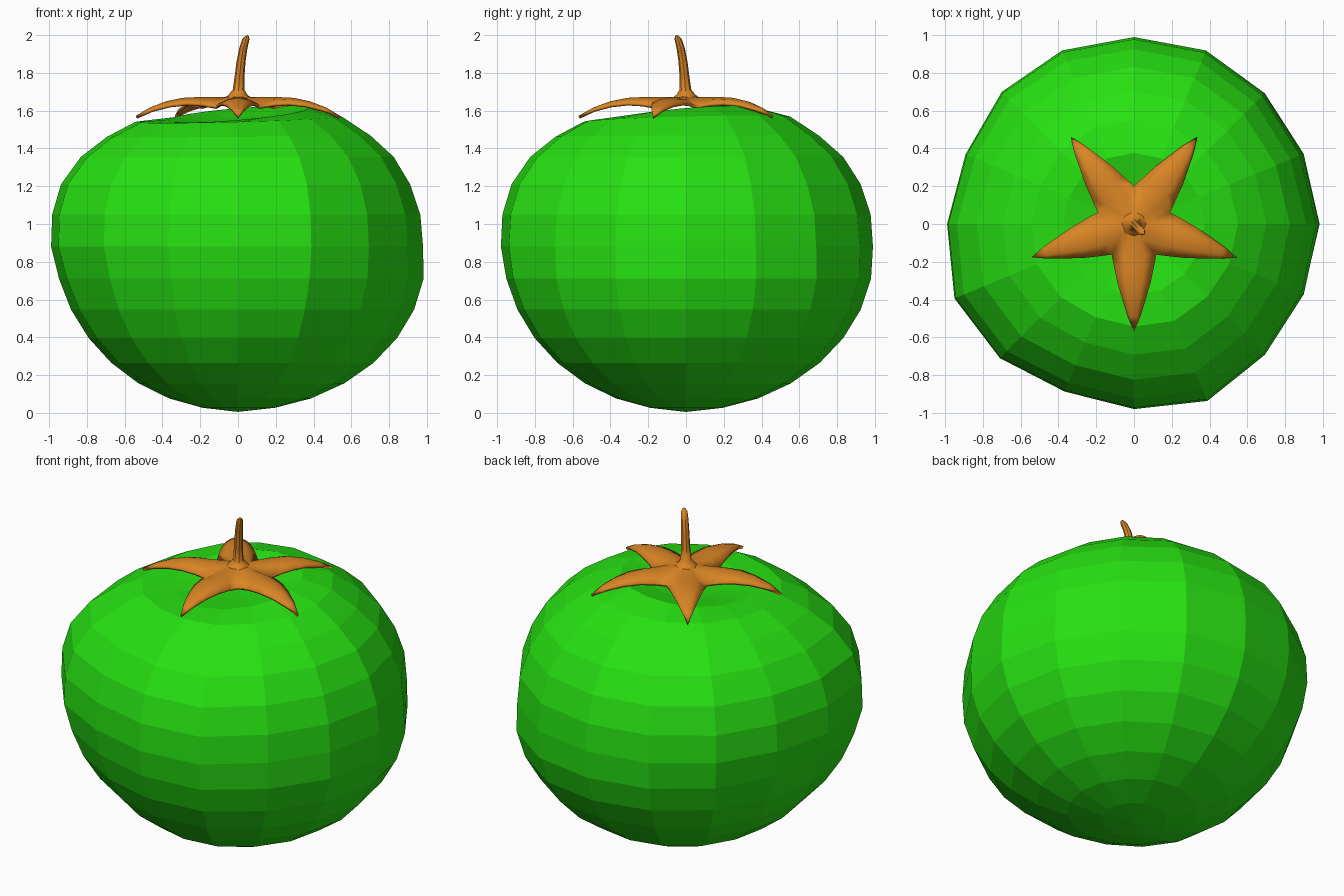
import bpy, bmesh
from math import sin, cos, pi, radians
from mathutils import Vector

if "Cube" in bpy.data.objects:
    bpy.data.objects.remove(bpy.data.objects["Cube"])


def material(name, colour):
    m = bpy.data.materials.new(name)
    m.use_nodes = True
    m.diffuse_color = (*colour, 1)
    m.node_tree.nodes["Principled BSDF"].inputs["Base Color"].default_value = (*colour, 1)
    return m


green = material("fruit green", (0.02, 0.75, 0.006))
orange = material("stalk orange", (0.70, 0.235, 0.018))


def finish(bm, name, mat):
    bmesh.ops.remove_doubles(bm, verts=bm.verts, dist=0.0005)
    bmesh.ops.recalc_face_normals(bm, faces=bm.faces)
    mesh = bpy.data.meshes.new(name)
    bm.to_mesh(mesh)
    bm.free()
    mesh.materials.append(mat)
    ob = bpy.data.objects.new(name, mesh)
    bpy.context.collection.objects.link(ob)
    return ob


def bridge(bm, a, b):
    n = len(a)
    for i in range(n):
        j = (i + 1) % n
        bm.faces.new((a[i], a[j], b[j], b[i]))


def fan(bm, ring, point):
    tip = bm.verts.new(point)
    for i in range(len(ring)):
        bm.faces.new((ring[i], ring[(i + 1) % len(ring)], tip))


# Fruit body: a squashed 16-sided sphere with uneven ribs and a tilted, dented top
SIDES = 16
ribs = [1, .985, .995, 1.015, 1.01, 1.015, 1.01, .985,
        1.01, 1.05, 1.025, .98, 1, 1.035, 1, .993]
profile = []  # radius, height, rib strength, lower bulge, top tilt
for k in range(1, 9):
    lat = radians(-90 + 11.25 * k)
    profile.append((.98 * cos(lat), .88 + .87 * sin(lat), k / 8,
                    .04 * sin(pi * k / 8) ** .5 if k < 8 else 0, 0))
profile += [(.97, 1.05, 1, -.005, 0), (.92, 1.21, 1, -.01, 0), (.825, 1.355, .9, 0, 0),
            (.695, 1.465, .8, .01, .005), (.545, 1.555, .6, .01, .02),
            (.375, 1.582, .3, 0, .045), (.19, 1.55, 0, 0, .02)]
bm = bmesh.new()
rings = []
for r, z, rib, bulge, tilt in profile:
    ring = []
    for i in range(SIDES):
        a = 2 * pi * i / SIDES
        rr = r * (1 + (ribs[i] - 1) * rib + bulge * cos(a - radians(25)))
        ring.append(bm.verts.new((rr * cos(a), rr * sin(a), z + tilt * cos(a - pi / 4))))
    rings.append(ring)
for a, b in zip(rings, rings[1:]):
    bridge(bm, a, b)
fan(bm, rings[0], (0, 0, .005))
fan(bm, rings[-1], (0, 0, 1.53))
finish(bm, "fruit_body", green)

# Calyx: five ridged, drooping sepals; rows are distance, half width, ridge and edge height
rows = [(.08, .058, 1.672, 1.664), (.162, .118, 1.672, 1.625), (.23, .105, 1.672, 1.637),
        (.31, .088, 1.668, 1.642), (.40, .062, 1.650, 1.632), (.49, .034, 1.617, 1.608)]
bm = bmesh.new()
for k in range(5):
    a = radians(270 + 72 * k)
    out, side = Vector((cos(a), sin(a), 0)), Vector((-sin(a), cos(a), 0))

    def vert(d, w, z):
        return bm.verts.new(out * d + side * w + Vector((0, 0, z)))

    grid = [[vert(d, -w, e), vert(d, -w / 2, m * .7 + e * .3), vert(d, 0, m),
             vert(d, w / 2, m * .7 + e * .3), vert(d, w, e)] for d, w, m, e in rows]
    hub, tip = vert(0, 0, 1.68), vert(.57, 0, 1.572)
    for j in range(4):
        bm.faces.new((hub, grid[0][j], grid[0][j + 1]))
        bm.faces.new((grid[-1][j], tip, grid[-1][j + 1]))
        for p, q in zip(grid, grid[1:]):
            bm.faces.new((p[j], q[j], q[j + 1], p[j + 1]))
calyx = finish(bm, "calyx", orange)
if sum(p.normal.z for p in calyx.data.polygons) < 0:
    calyx.data.flip_normals()
solid = calyx.modifiers.new("thickness", 'SOLIDIFY')
solid.thickness = .016
solid.offset = -1

# Stem: a thin leaning stalk, flared at the base; points are lean, height, radius
path = [(0, 1.655, .085), (0, 1.685, .05), (.003, 1.71, .031), (.008, 1.78, .026),
        (.016, 1.86, .024), (.028, 1.93, .022), (.042, 1.98, .019), (.047, 1.995, .01)]
bm = bmesh.new()
rings = []
for lean, z, r in path:
    rings.append([bm.verts.new((lean + r * cos(i * pi / 4), -lean + r * sin(i * pi / 4), z))
                  for i in range(8)])
for a, b in zip(rings, rings[1:]):
    bridge(bm, a, b)
bm.faces.new(rings[0])
fan(bm, rings[-1], (.049, -.049, 2))
stem = finish(bm, "stem", orange)

# Soft shading on the stalk parts, flat facets on the fruit
bpy.ops.object.select_all(action='DESELECT')
for ob in (calyx, stem):
    ob.select_set(True)
bpy.context.view_layer.objects.active = stem
bpy.ops.object.shade_smooth_by_angle(angle=radians(35))
